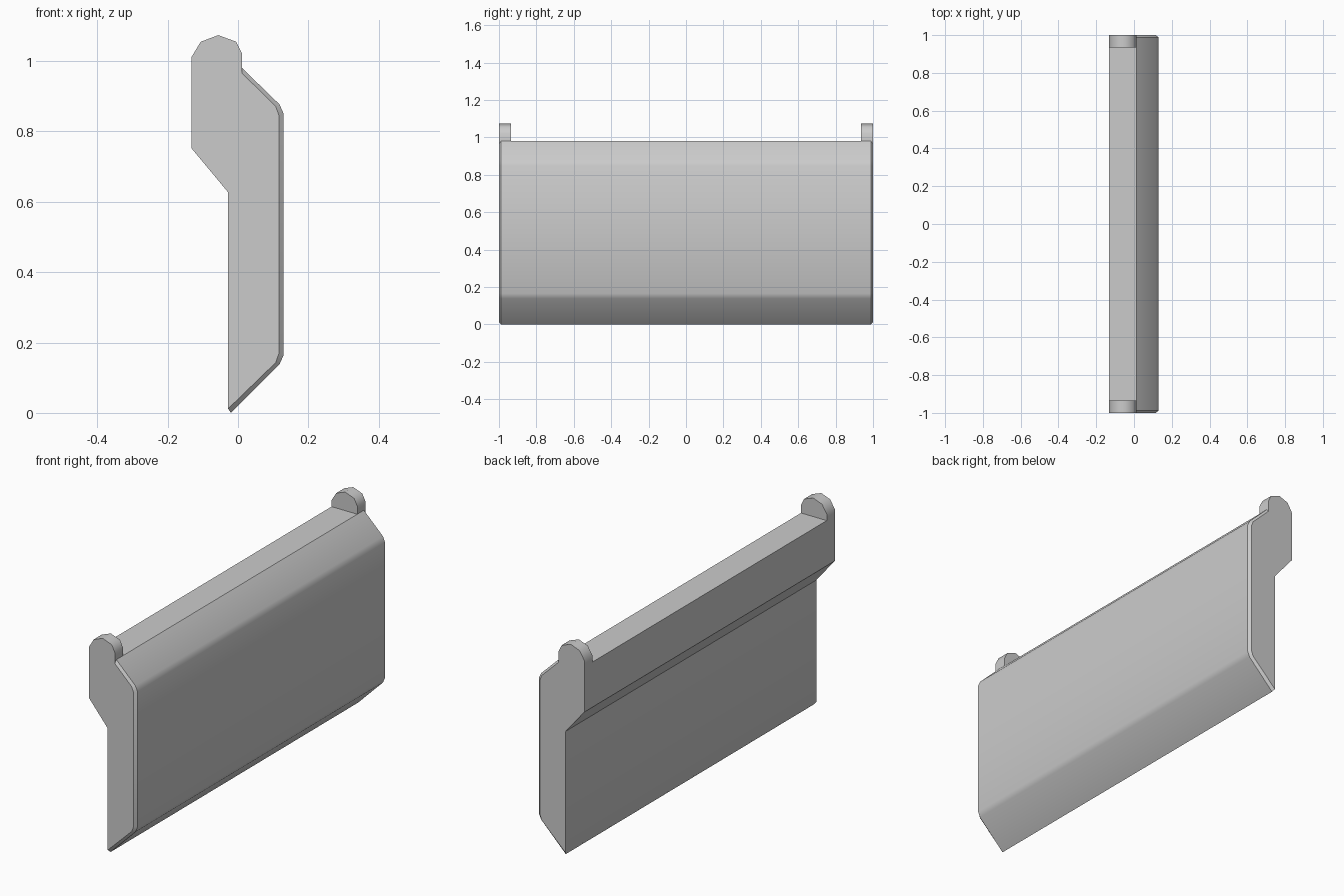
import bpy, bmesh, math

if "Cube" in bpy.data.objects:
    bpy.data.objects.remove(bpy.data.objects["Cube"], do_unlink=True)

SHELF = 0.98   # height of the flat top between the ears
BEVEL = 0.012  # depth of the end chamfer
EAR = 0.935    # inner face of each ear

grey = bpy.data.materials.new("light_grey")
grey.use_nodes = True
grey.diffuse_color = (0.6, 0.6, 0.6, 1)
grey.node_tree.nodes["Principled BSDF"].inputs["Base Color"].default_value = (0.6, 0.6, 0.6, 1)

# Curved panel face: outer outline, and its inset at the chamfered ends
face_outer = [(-0.02, 0), (0.118, 0.138), (0.13, 0.165), (0.13, 0.85),
              (0.118, 0.877), (0.012, SHELF)]
face_inset = [(-0.028, 0.012), (0.107, 0.143), (0.116, 0.168), (0.116, 0.847),
              (0.107, 0.872), (0.012, 0.965)]
# Rounded ear, then the stepped back
ear_and_back = [(0.012, 1.02), (-0.005, 1.055), (-0.056, 1.074), (-0.106, 1.055),
                (-0.132, 1.012), (-0.132, SHELF), (-0.132, 0.752), (-0.028, 0.627),
                (-0.028, 0.012)]

end = face_inset + ear_and_back
full = face_outer + ear_and_back
flat = [(x, min(z, SHELF)) for x, z in full]
half = [(-1, end), (-1 + BEVEL, full), (-EAR, full), (-EAR, flat)]
sections = half + [(-y, profile) for y, profile in reversed(half)]

# Loft the sections along the panel and cap the ends
bm = bmesh.new()
rings = [[bm.verts.new((x, y, z)) for x, z in profile] for y, profile in sections]
for a, b in zip(rings, rings[1:]):
    for i in range(len(a)):
        j = (i + 1) % len(a)
        bm.faces.new((a[i], a[j], b[j], b[i]))
bm.faces.new(rings[0])
bm.faces.new(rings[-1])
bmesh.ops.remove_doubles(bm, verts=bm.verts, dist=0.0005)
bmesh.ops.recalc_face_normals(bm, faces=bm.faces)

# Smooth the gentle bends and the ear rounding, keep other edges sharp
for f in bm.faces:
    f.smooth = True
for e in bm.edges:
    a, b = (v.co for v in e.verts)
    rounding = min(a.z, b.z) > 1 and abs(a.y - b.y) > 0.001
    e.smooth = rounding or e.calc_face_angle(math.pi) < math.radians(34)

mesh = bpy.data.meshes.new("panel_with_ears")
bm.to_mesh(mesh)
bm.free()
mesh.materials.append(grey)
panel = bpy.data.objects.new("panel_with_ears", mesh)
bpy.context.collection.objects.link(panel)
